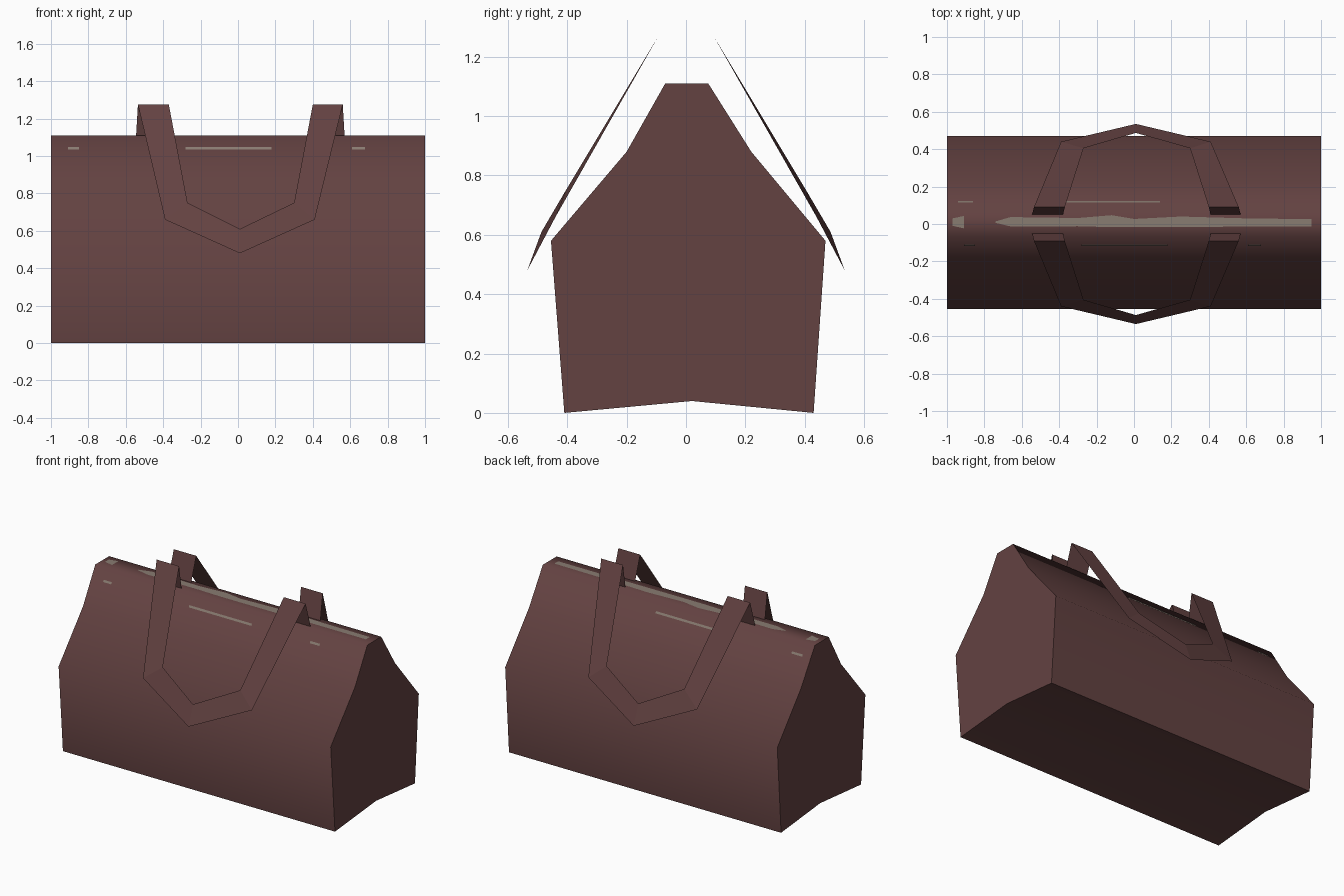
import bpy, bmesh, math

if "Cube" in bpy.data.objects:
    bpy.data.objects.remove(bpy.data.objects["Cube"])


def material(name, rgb):
    m = bpy.data.materials.new(name)
    m.diffuse_color = (*rgb, 1)
    m.use_nodes = True
    m.node_tree.nodes["Principled BSDF"].inputs["Base Color"].default_value = m.diffuse_color
    return m


leather = material("brown leather", (0.125, 0.054, 0.053))
metal = material("grey zip", (0.25, 0.2, 0.165))


def make(name, verts, faces, mat):
    me = bpy.data.meshes.new(name)
    me.from_pydata(verts, [], faces)
    me.materials.append(mat)
    ob = bpy.data.objects.new(name, me)
    bpy.context.collection.objects.link(ob)
    return ob


# Bag body: side profile (y, z) extruded along x
profile = [(-0.41, 0), (0.02, 0.04), (0.43, 0), (0.47, 0.58), (0.22, 0.88),
           (0.075, 1.11), (-0.07, 1.11), (-0.2, 0.88), (-0.455, 0.58)]
n = len(profile)
verts = [(x, y, z) for x in (-1, 1) for y, z in profile]
faces = [(i, (i + 1) % n, n + (i + 1) % n, n + i) for i in range(n)]
faces += [tuple(range(n)), tuple(range(n, 2 * n))]
body = make("bag_body", verts, faces, leather)
bm = bmesh.new()
bm.from_mesh(body.data)
bmesh.ops.recalc_face_normals(bm, faces=bm.faces)
bm.to_mesh(body.data)
bm.free()
bpy.context.view_layer.objects.active = body
body.select_set(True)
bpy.ops.object.shade_smooth_by_angle(angle=math.radians(65))

# Handles: flat ribbon given by outer and inner edge, with short folded ends
outer = [(-0.545, 0.05, 1.105), (-0.535, 0.09, 1.275), (-0.39, 0.44, 0.66), (0.01, 0.535, 0.48),
         (0.41, 0.44, 0.66), (0.56, 0.09, 1.275), (0.57, 0.05, 1.105)]
inner = [(-0.38, 0.05, 1.105), (-0.37, 0.09, 1.275), (-0.27, 0.405, 0.75), (0.01, 0.487, 0.61),
         (0.30, 0.405, 0.75), (0.40, 0.09, 1.275), (0.41, 0.05, 1.105)]
for name, s in (("front_handle", -1), ("back_handle", 1)):
    pts = [(x, s * y, z) for x, y, z in outer + inner]
    k = len(outer)
    quads = [(i, i + 1, k + i + 1, k + i) for i in range(k - 1)]
    if s > 0:
        quads = [q[::-1] for q in quads]
    make(name, pts, quads, leather)

# Zip along the flat top, with a small end piece
pts, quads = [], []
top = [(-0.74, 0.01, 0.004), (-0.66, 0.012, 0.025), (-0.3, 0.01, 0.022), (-0.12, 0.015, 0.032),
       (0, 0.005, 0.022), (0.25, 0.012, 0.028), (0.6, 0.008, 0.022), (0.95, 0.006, 0.02)]
end = [(-0.97, 0.01, 0.02), (-0.91, 0.01, 0.033)]
for strip in (top, end):
    b = len(pts)
    for x, y, w in strip:
        pts += [(x, y - w, 1.113), (x, y + w, 1.113)]
    quads += [(b + 2 * i, b + 2 * i + 2, b + 2 * i + 3, b + 2 * i + 1)
              for i in range(len(strip) - 1)]
make("top_zip", pts, quads, metal)

# Thin worn streaks on both upper slopes
for name, s, y0, spans in (
        ("front_streaks", -1, 0.07, [(-0.91, -0.85), (-0.28, 0.18), (0.61, 0.68)]),
        ("back_streaks", 1, 0.075, [(-0.94, -0.86), (-0.38, 0.14)])):
    pts, quads = [], []
    for a, c in spans:
        b = len(pts)
        for x, z in ((a, 1.036), (c, 1.036), (c, 1.048), (a, 1.048)):
            pts.append((x, s * (y0 + (1.11 - z) * 0.6 + 0.003), z))
        q = (b, b + 1, b + 2, b + 3)
        quads.append(q if s < 0 else q[::-1])
    make(name, pts, quads, metal)
